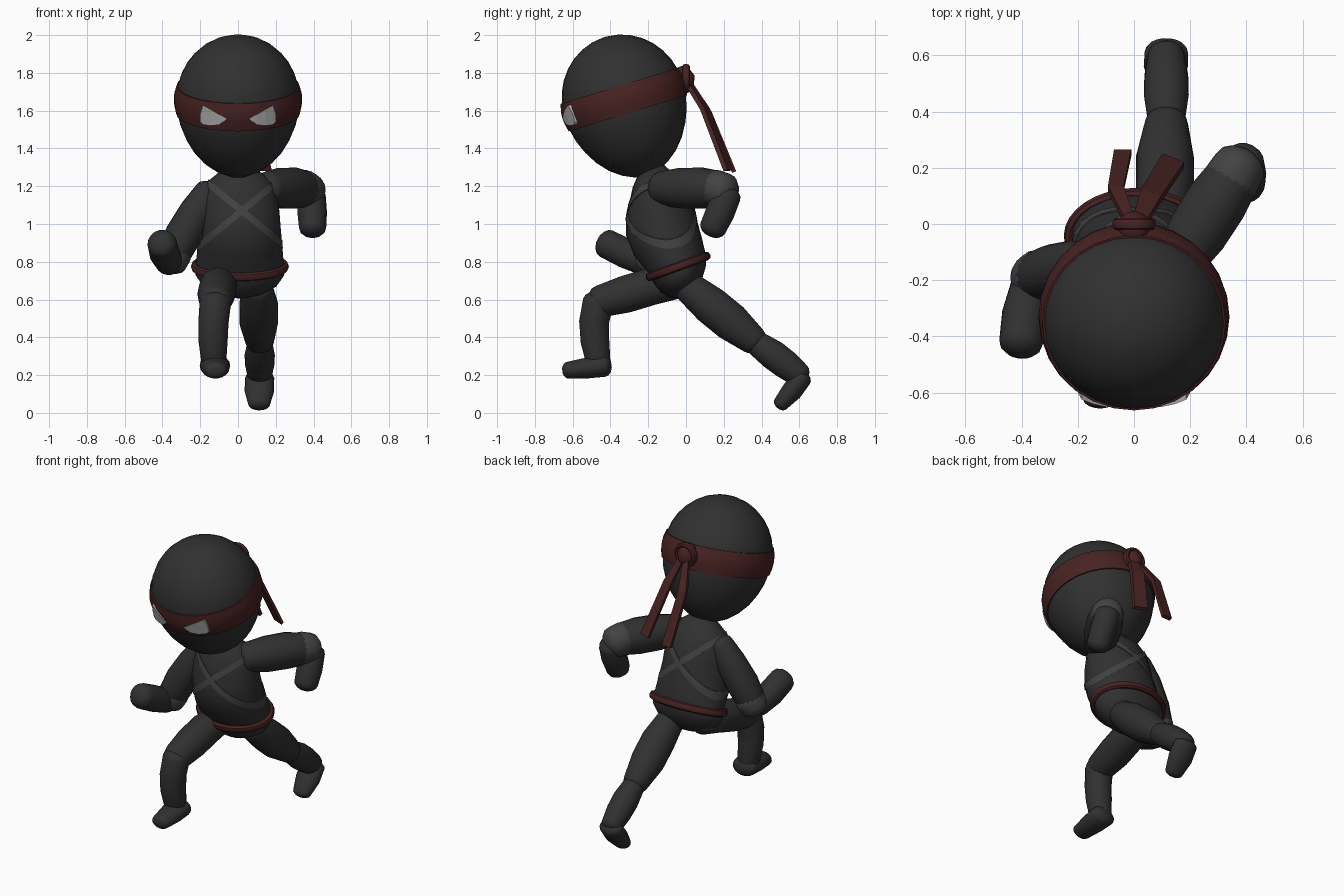
import bpy, bmesh, math
from mathutils import Vector, Matrix
from mathutils.bvhtree import BVHTree

if "Cube" in bpy.data.objects:
    bpy.data.objects.remove(bpy.data.objects["Cube"])

def material(name, r, g, b):
    m = bpy.data.materials.new(name)
    m.diffuse_color = (r, g, b, 1)
    m.use_nodes = True
    m.node_tree.nodes["Principled BSDF"].inputs["Base Color"].default_value = m.diffuse_color
    return m

DARK = material("dark_cloth", .030, .030, .030)
RED = material("red_cloth", .065, .016, .016)
TRIM = material("grey_trim", .055, .055, .055)
PALE = material("pale", .42, .42, .42)
TAU = 2 * math.pi

def skin(name, rings, mat, closed=False, smooth=True):
    """Bridge successive point rings into one solid."""
    bm = bmesh.new()
    vs = [[bm.verts.new(p) for p in r] for r in rings]
    n, m = len(rings[0]), len(rings)
    for i in range(m if closed else m - 1):
        a, b = vs[i], vs[(i + 1) % m]
        for j in range(n):
            bm.faces.new((a[j], a[(j + 1) % n], b[(j + 1) % n], b[j]))
    if not closed:
        bm.faces.new(vs[0])
        bm.faces.new(vs[-1])
    bmesh.ops.recalc_face_normals(bm, faces=bm.faces)
    me = bpy.data.meshes.new(name)
    bm.to_mesh(me)
    bm.free()
    ob = bpy.data.objects.new(name, me)
    bpy.context.collection.objects.link(ob)
    me.materials.append(mat)
    if smooth:
        bpy.ops.object.select_all(action='DESELECT')
        ob.select_set(True)
        bpy.context.view_layer.objects.active = ob
        bpy.ops.object.shade_smooth_by_angle(angle=math.radians(40))
    return ob

def oval(c, u, v, n=18):
    return [Vector(c) + u * math.cos(TAU * i / n) + v * math.sin(TAU * i / n) for i in range(n)]

def limb(name, pts, mat=DARK, wide=1.0, round_ends=.7):
    """Tube along (x, y, z, radius) points with rounded ends."""
    P = [Vector(p[:3]) for p in pts]
    rings = []
    def ring(c, t, r):
        u = (Vector((1, 0, 0)) - t * t.x).normalized()
        rings.append(oval(c, u * r * wide, t.cross(u) * r))
    last = len(P) - 1
    for i, p in enumerate(P):
        t = (P[min(i + 1, last)] - P[max(i - 1, 0)]).normalized()
        r = pts[i][3]
        caps = [(.95, .3), (.75, .65), (.4, .92)]
        if i == 0 and round_ends:
            for d, s in caps[::-1][::-1]:
                ring(p - t * r * round_ends * d, t, r * s)
        ring(p, t, r)
        if i == last and round_ends:
            for d, s in caps[::-1]:
                ring(p + t * r * round_ends * d, t, r * s)
    return skin(name, rings, mat)

# head, tilted forward; chin tapers below the equator
TILT = math.radians(17)
HEAD = Matrix.Translation((0, -.33, 1.66)) @ Matrix.Rotation(TILT, 4, 'X')
X, Y, Z = Vector((1, 0, 0)), Vector((0, 1, 0)), Vector((0, 0, 1))

def head_ring(r, z, n=28):
    return [HEAD @ p for p in oval((0, 0, z), X * r, Y * r, n)]

prof = [(.327 * math.cos(a), .345 * math.sin(a)) for a in [math.radians(88 - 11 * i) for i in range(9)]]
prof += [(.322, -.07), (.306, -.14), (.278, -.21), (.237, -.28), (.185, -.34), (.125, -.385), (.06, -.415), (.01, -.422)]
skin("head", [head_ring(r, z) for r, z in prof], DARK)

# headband
skin("headband", [head_ring(r, z) for r, z in
     [(.30, -.077), (.328, -.077), (.337, -.035), (.340, 0), (.337, .035), (.326, .075), (.30, .075)]], RED, closed=True)

# eyes, wrapped on the band: x, top z, bottom z
def on_band(x, z, r):
    y = -math.sqrt(r * r - x * x)
    return HEAD @ Vector((x, y, (z - 1.66 - y * math.sin(TILT)) / math.cos(TILT)))

eye = [(.20, 1.585, 1.54), (.186, 1.63, 1.526), (.145, 1.607, 1.520), (.10, 1.58, 1.525), (.063, 1.559, 1.553)]
for s, side in ((-1, "right"), (1, "left")):
    skin(side + "_eye", [[on_band(s * x, z, r) for z, r in
         ((a, .345), (b, .345), (b, .328), (a, .328))] for x, a, b in eye], PALE, smooth=False)

# headband knot and two hanging tails
limb("knot", [(0, -.005, 1.735, .05), (0, -.012, 1.77, .06), (0, -.025, 1.80, .05)], RED)
skin("knot_wrap", [oval(Vector((.062 * math.cos(a), .0, 1.77 + .062 * math.sin(a))),
     Vector((math.cos(a), 0, math.sin(a))) * .016, Y * .022, 8)
     for a in [TAU * i / 16 for i in range(16)]], RED, closed=True)

def tail(name, pts, w):
    w, t = Vector(w), Vector((0, .011, .004))
    skin(name, [[Vector(p) + k * s * w + q * t for s, q in ((-1, -1), (1, -1), (1, 1), (-1, 1))]
                for p, k in zip(pts, (.6, .9, 1))], RED, smooth=False)

tail("tail_a", [(-.015, .01, 1.76), (-.065, .125, 1.59), (-.04, .255, 1.275)], (.031, 0, 0))
tail("tail_b", [(.02, .01, 1.75), (.06, .10, 1.61), (.14, .225, 1.285)], (.038, -.016, 0))

# torso: y, z, half width, half depth, tilt in degrees
body = [(-.175, 1.30, .07, .06, 12), (-.172, 1.265, .12, .09, 12), (-.16, 1.22, .175, .125, 12),
        (-.147, 1.15, .20, .155, 12), (-.14, 1.06, .21, .182, 12), (-.13, .98, .216, .192, 12),
        (-.095, .88, .225, .185, 16), (-.045, .79, .232, .158, 20), (-.03, .73, .235, .145, 20),
        (-.022, .68, .20, .118, 20), (-.015, .64, .13, .08, 20), (-.01, .62, .06, .04, 20)]

def tilted(y, z, rx, ry, deg, n=24):
    a = math.radians(deg)
    return oval((.01, y, z), X * rx, Vector((0, math.cos(a), math.sin(a))) * ry, n)

torso = skin("torso", [tilted(*b) for b in body], DARK)

# belt: round cord following a tilted oval
centre = Vector((.005, -.042, .775))
skin("belt", [oval(p, (p - centre).normalized() * .02, Vector((0, -.34, .94)) * .023, 8)
     for p in tilted(-.042, .775, .24, .162, 20, 32)], RED, closed=True)

# crossed chest straps: slanted loops cast onto the torso surface
bm = bmesh.new()
bm.from_mesh(torso.data)
tree = BVHTree.FromBMesh(bm)
bm.free()
for s, side in ((1, "right"), (-1, "left")):
    slope = Vector((1, 0, -.82 * s))
    normal = slope.cross(Y).normalized()
    rings = []
    for i in range(40):
        d = (slope * math.cos(TAU * i / 40) + Y * math.sin(TAU * i / 40)).normalized()
        edge = [tree.ray_cast(Vector((.02, -.14, 1.07)) + normal * w, d)[0] for w in (-.017, .017)]
        if None not in edge:
            rings.append([edge[0] + d * .005, edge[1] + d * .005, edge[1] - d * .01, edge[0] - d * .01])
    skin(side + "_strap", rings, TRIM, closed=True)

# forward arm (-x): upper arm, cuff, mitten hand
limb("right_upper_arm", [(-.155, -.14, 1.17, .075), (-.215, -.15, 1.07, .092),
                         (-.29, -.17, .94, .098), (-.345, -.185, .83, .088)])
limb("right_cuff", [(-.335, -.18, .845, .092), (-.355, -.195, .805, .090)], TRIM)
limb("right_hand", [(-.365, -.22, .80, .074), (-.39, -.32, .845, .080), (-.402, -.42, .895, .078)])

# trailing arm (+x)
limb("left_upper_arm", [(.16, -.13, 1.19, .09), (.225, -.03, 1.19, .108),
                        (.295, .08, 1.19, .11), (.355, .17, 1.185, .097)])
limb("left_cuff", [(.345, .155, 1.187, .101), (.375, .205, 1.175, .095)], TRIM)
limb("left_hand", [(.387, .215, 1.15, .077), (.393, .18, 1.06, .078), (.395, .143, .98, .072)])

# leading leg (-x)
limb("right_thigh", [(-.09, -.04, .69, .085), (-.105, -.18, .67, .10),
                     (-.115, -.32, .628, .10), (-.12, -.455, .59, .086)])
limb("right_shin", [(-.12, -.465, .585, .083), (-.13, -.487, .48, .080),
                    (-.132, -.482, .38, .077), (-.128, -.465, .27, .066)])
limb("right_foot", [(-.122, -.435, .25, .060), (-.12, -.52, .238, .056), (-.12, -.625, .226, .045)], wide=1.35)

# trailing leg (+x)
limb("left_thigh", [(.10, .02, .66, .085), (.11, .13, .57, .103),
                    (.11, .24, .48, .103), (.115, .355, .385, .078)])
limb("left_shin", [(.115, .38, .365, .068), (.115, .46, .308, .080),
                   (.115, .53, .255, .078), (.115, .60, .20, .066)])
limb("left_foot", [(.115, .612, .185, .055), (.113, .56, .115, .056), (.112, .502, .048, .042)], wide=1.4)
